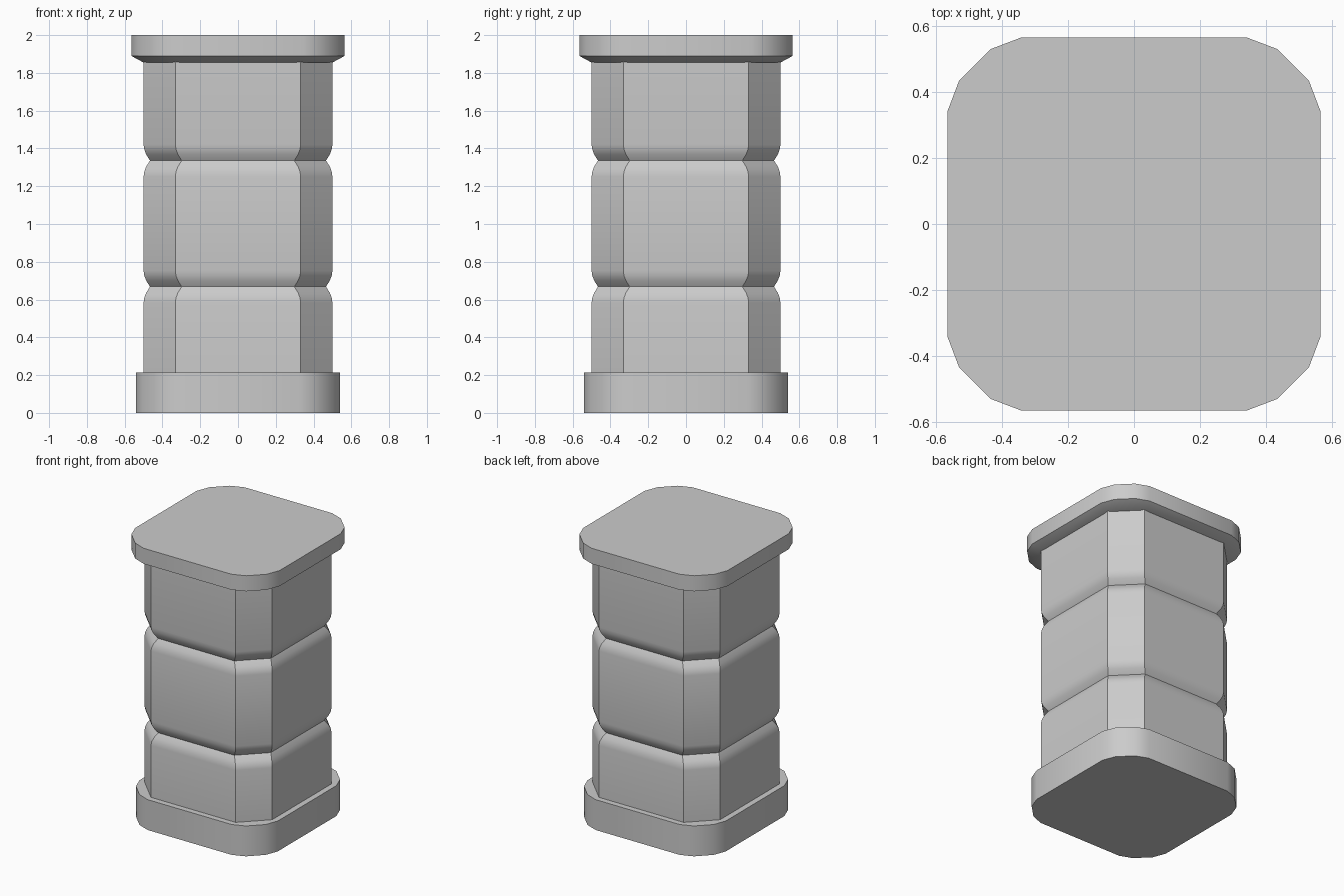
import bpy, bmesh, math

if "Cube" in bpy.data.objects:
    bpy.data.objects.remove(bpy.data.objects["Cube"])


def symmetric_ring(quarter):
    """Rotate a corner's points (counter-clockwise) round all four corners."""
    ring = []
    for k in range(4):
        c, s = round(math.cos(k * math.pi / 2)), round(math.sin(k * math.pi / 2))
        ring += [(x * c - y * s, x * s + y * c) for x, y in quarter]
    return ring


def stack(name, layers):
    """Loft closed rings, each given as (z, corner points), and cap the ends."""
    bm = bmesh.new()
    rings = [[bm.verts.new((x, y, z)) for x, y in symmetric_ring(q)] for z, q in layers]
    for a, b in zip(rings, rings[1:]):
        n = len(a)
        for i in range(n):
            j = (i + 1) % n
            bm.faces.new((a[i], a[j], b[j], b[i]))
    bm.faces.new(rings[0][::-1])
    bm.faces.new(rings[-1])
    mesh = bpy.data.meshes.new(name)
    bm.to_mesh(mesh)
    bm.free()
    obj = bpy.data.objects.new(name, mesh)
    bpy.context.collection.objects.link(obj)
    bpy.ops.object.select_all(action='DESELECT')
    obj.select_set(True)
    bpy.context.view_layer.objects.active = obj
    bpy.ops.object.shade_smooth_by_angle(angle=math.radians(30))
    return obj


def rounded(h):
    """Rounded square corner in three segments, half width h."""
    f = h / 0.565
    return [(h, 0.343 * f), (0.53 * f, 0.435 * f), (0.435 * f, 0.53 * f), (0.343 * f, h)]


def chamfered(inset):
    """Octagonal shaft corner."""
    return [(0.5 - inset, 0.332 - inset), (0.332 - inset, 0.5 - inset)]


# Base plinth
stack("base", [(0, rounded(0.541)), (0.215, rounded(0.541))])

# Octagonal shaft with two rounded grooves
groove = [(-0.085, 0), (-0.058, 0.004), (-0.032, 0.014), (0, 0.034),
          (0.032, 0.014), (0.058, 0.004), (0.085, 0)]
layers = [(0.21, chamfered(0))]
for z in (0.668, 1.336):
    layers += [(z + dz, chamfered(d)) for dz, d in groove]
layers.append((1.86, chamfered(0)))
stack("shaft", layers)

# Cap slab with sloped underside
stack("cap", [(1.855, rounded(0.5)), (1.89, rounded(0.565)), (2.0, rounded(0.565))])
